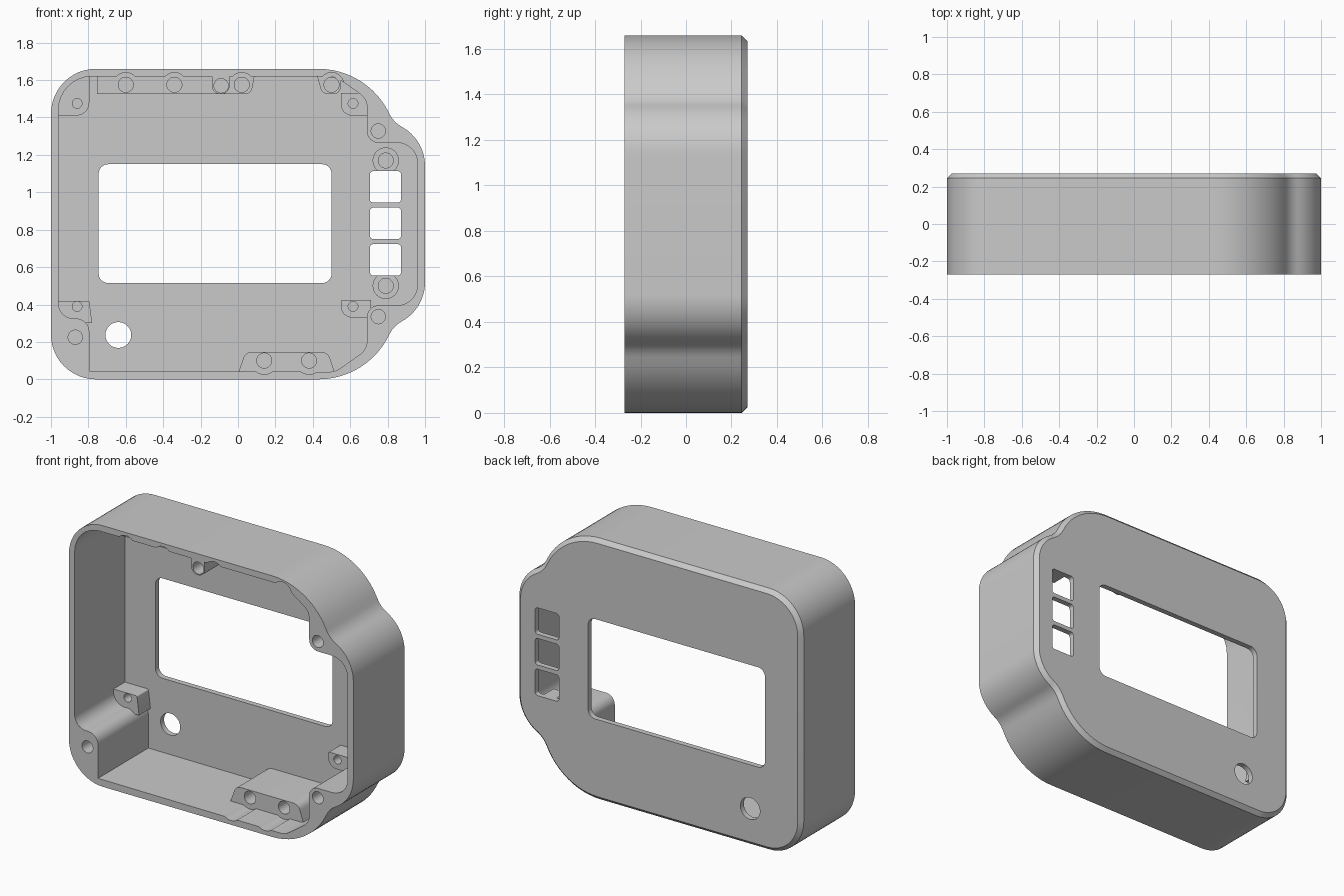
import bpy, bmesh
from math import sin, cos, radians, pi
from mathutils import Vector

cube = bpy.data.objects.get("Cube")
if cube:
    bpy.data.objects.remove(cube)

FRONT, BACK, FLOOR = -0.27, 0.27, 0.235   # depths along y
CHAMFER = 0.025
MID_Z = 0.83
LOW, RAISED = 0.12, -0.08                 # front faces of the short and tall bosses

grey = bpy.data.materials.new("plain grey")
grey.diffuse_color = (0.59, 0.59, 0.59, 1)
grey.use_nodes = True
grey.node_tree.nodes["Principled BSDF"].inputs["Base Color"].default_value = (0.59, 0.59, 0.59, 1)


def arc(cx, cz, r, start, end, steps=12):
    angles = [radians(start + (end - start) * i / steps) for i in range(steps + 1)]
    return [Vector((cx + r * cos(a), cz + r * sin(a))) for a in angles]


def circle(cx, cz, r):
    return arc(cx, cz, r, 0, 352.5, 47)


def rounded(corners, steps=8):
    """Outline from (x, z, radius) corners, each rounded by a tangent arc."""
    out = []
    for i, (x, z, r) in enumerate(corners):
        p = Vector((x, z))
        if r == 0:
            out.append(p)
            continue
        to_a = (Vector(corners[i - 1][:2]) - p).normalized()
        to_b = (Vector(corners[(i + 1) % len(corners)][:2]) - p).normalized()
        half = to_a.angle(to_b) / 2
        centre = p + (to_a + to_b).normalized() * (r / sin(half))
        u = (p - centre).normalized()
        v = Vector((-u.y, u.x))
        if v.dot(to_a) > 0:
            v = -v
        span = pi / 2 - half
        for k in range(steps + 1):
            t = span * (2 * k / steps - 1)
            out.append(centre + r * (u * cos(t) + v * sin(t)))
    return out


def box(x0, x1, z0, z1, r):
    return rounded([(x0, z0, r), (x1, z0, r), (x1, z1, r), (x0, z1, r)])


def flip(corners):
    return [(x, 2 * MID_Z - z, r) for x, z, r in reversed(corners)]


def prism(name, outline, y0, y1, chamfer=0):
    bm = bmesh.new()
    base = bm.faces.new([bm.verts.new((p.x, y0, p.y)) for p in outline])
    ext = bmesh.ops.extrude_face_region(bm, geom=[base])["geom"]
    bmesh.ops.translate(bm, vec=(0, y1 - chamfer - y0, 0),
                        verts=[g for g in ext if isinstance(g, bmesh.types.BMVert)])
    bmesh.ops.recalc_face_normals(bm, faces=bm.faces[:])
    if chamfer:
        cap = [f for f in bm.faces if f.normal.y > 0.9 and len(f.verts) > 4]
        bmesh.ops.inset_region(bm, faces=cap, thickness=chamfer, depth=chamfer,
                               use_even_offset=True)
    mesh = bpy.data.meshes.new(name)
    bm.to_mesh(mesh)
    bm.free()
    mesh.materials.append(grey)
    obj = bpy.data.objects.new(name, mesh)
    bpy.context.collection.objects.link(obj)
    return obj


# Outer shell: square left corners, broad right corners flowing into a side bulge
upper = (arc(0.76, 1.14, 0.24, 0, 61.5) + arc(0.946, 1.483, 0.15, 241.5, 205.2)[1:-1]
         + arc(0.43, 1.24, 0.42, 25.2, 90) + arc(-0.76, 1.42, 0.24, 90, 180))
lower = [Vector((p.x, 2 * MID_Z - p.y)) for p in reversed(upper)]
housing = prism("housing", upper + lower, FRONT, BACK, CHAMFER)


def combine(outline, y0, y1, operation):
    tool = prism("tool", outline, y0, y1)
    tool.hide_render = True
    mod = housing.modifiers.new("cut", "BOOLEAN")
    mod.operation, mod.solver, mod.object = operation, "EXACT", tool
    graph = bpy.context.evaluated_depsgraph_get()
    mesh = bpy.data.meshes.new_from_object(housing.evaluated_get(graph))
    housing.modifiers.clear()
    housing.data = mesh
    bpy.data.objects.remove(tool)


def cut(outline, y0, y1):
    combine(outline, y0, y1, "DIFFERENCE")


def add(outline, y0, y1=0.245):
    combine(outline, y0, y1, "UNION")


# Main cavity, open at the front, stepping around the corner screw posts
right_side = [(0.96, 1.265, 0.11), (0.69, 1.265, 0.06), (0.69, 1.5, 0.09), (0.52, 1.62, 0.1)]
cavity = (flip(right_side) + right_side
          + [(-0.96, 1.62, 0.18), (-0.96, 0.325, 0.08), (-0.795, 0.325, 0.07), (-0.795, 0.045, 0)])
cut(rounded(cavity), FRONT - 0.1, FLOOR)

# Scalloped reliefs in the walls above the tall bosses
top_screws = [-0.6, -0.34, 0.02, 0.5]
bottom_screws = [0.14, 0.38]
for x in top_screws:
    cut(circle(x, 1.575, 0.065), FRONT - 0.1, RAISED)
for x in bottom_screws:
    cut(circle(x, 0.1, 0.073), FRONT - 0.1, RAISED)

# Tall bosses along the top and bottom walls
add(rounded([(-0.755, 1.525, 0), (0.07, 1.525, 0.04), (0.09, 1.63, 0), (-0.755, 1.63, 0)]), RAISED)
add(rounded([(0.45, 1.525, 0.04), (0.55, 1.525, 0.04), (0.55, 1.61, 0), (0.42, 1.63, 0)]), RAISED)
add(rounded([(0.0, 0.03, 0), (0.52, 0.03, 0), (0.48, 0.147, 0.05), (0.04, 0.147, 0.05)]), RAISED)
# Post reaching the front rim
add(rounded([(-0.14, 1.525, 0.045), (-0.045, 1.525, 0.045), (-0.045, 1.64, 0), (-0.14, 1.64, 0)]), FRONT)

# Short corner bosses
add(rounded([(-0.97, 1.41, 0), (-0.795, 1.41, 0.07), (-0.795, 1.63, 0), (-0.97, 1.63, 0.16)]), LOW)
add(rounded([(-0.97, 0.3, 0), (-0.78, 0.3, 0), (-0.795, 0.42, 0.01), (-0.97, 0.42, 0)]), LOW)
add(rounded([(0.55, 1.41, 0.06), (0.71, 1.41, 0), (0.71, 1.53, 0), (0.55, 1.53, 0)]), LOW)
add(rounded([(0.55, 0.33, 0.06), (0.71, 0.33, 0), (0.71, 0.425, 0), (0.55, 0.425, 0.01)]), LOW)

# Round standoffs above and below the button openings
for z in (1.17, 0.5):
    add(circle(0.79, z, 0.07), 0.14)

# Blind screw holes: x, z, radius, front depth
screws = ([(x, 1.575, 0.04, RAISED) for x in top_screws]
          + [(x, 0.1, 0.04, RAISED) for x in bottom_screws]
          + [(x, z, 0.026, LOW) for x in (-0.86, 0.615) for z in (0.39, 1.475)]
          + [(0.79, z, 0.04, 0.14) for z in (0.5, 1.17)]
          + [(0.75, z, 0.038, FRONT) for z in (0.335, 1.328)]
          + [(-0.87, 0.225, 0.038, FRONT), (-0.09, 1.57, 0.038, FRONT)])
for x, z, r, y in screws:
    cut(circle(x, z, r), y - 0.02, min(y + 0.25, 0.22))

# Display window, three button openings and a round port through the back plate
cut(box(-0.745, 0.5, 0.515, 1.15, 0.05), 0.2, 0.4)
for z in (0.555, 0.75, 0.945):
    cut(box(0.705, 0.872, z, z + 0.168, 0.018), 0.13, 0.4)
cut(circle(-0.64, 0.237, 0.069), 0.2, 0.4)

# Smooth the curved walls and keep the edges crisp
for obj in bpy.context.selected_objects:
    obj.select_set(False)
housing.select_set(True)
bpy.context.view_layer.objects.active = housing
bpy.ops.object.shade_smooth_by_angle(angle=radians(25))
